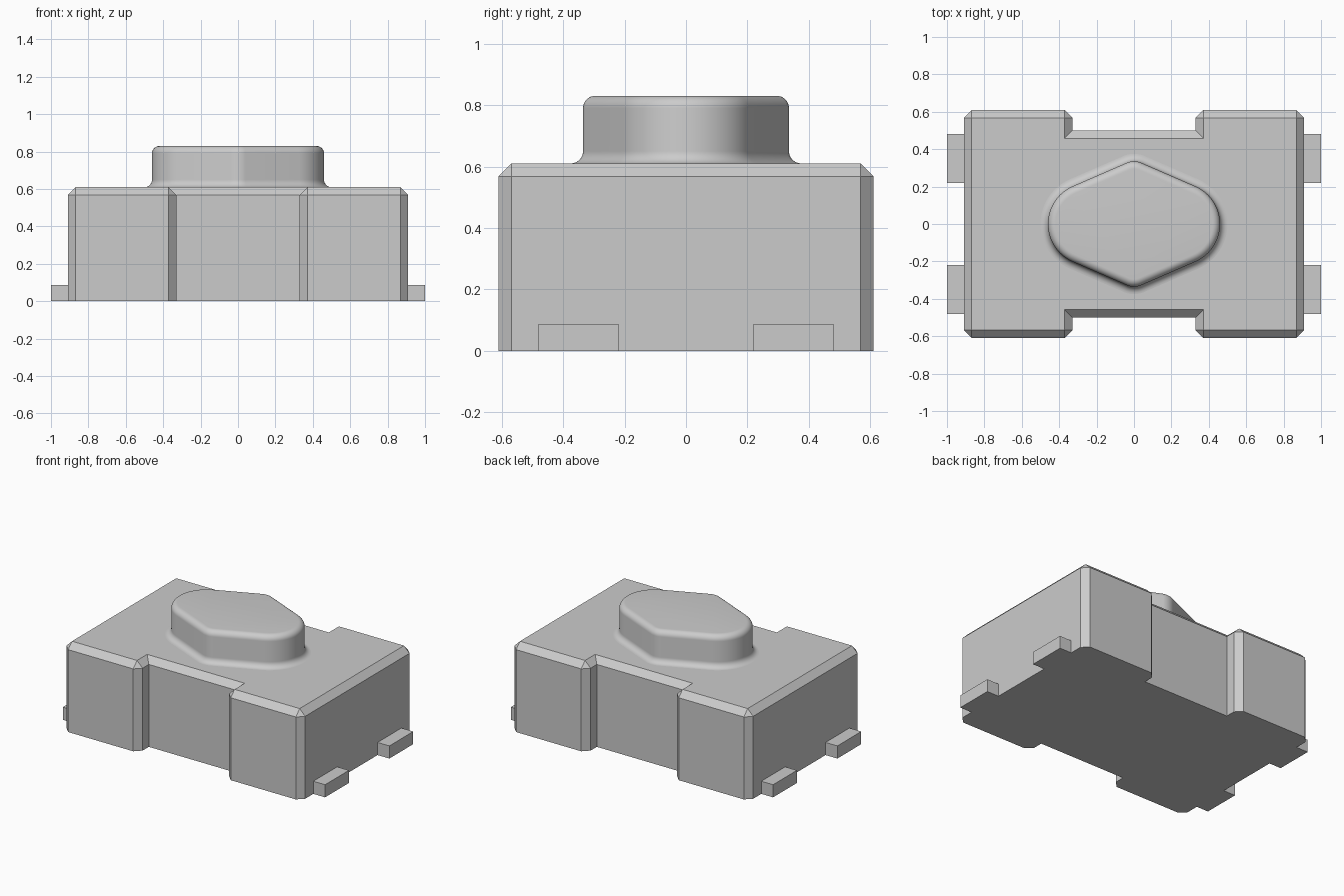
import bpy, bmesh
from math import sin, cos, pi, radians

old = bpy.data.objects.get("Cube")
if old:
    bpy.data.objects.remove(old, do_unlink=True)

grey = bpy.data.materials.new("light grey")
grey.use_nodes = True
COLOUR = (0.6, 0.6, 0.6, 1)
grey.diffuse_color = COLOUR
grey.node_tree.nodes["Principled BSDF"].inputs["Base Color"].default_value = COLOUR


def mirror_quarter(pts):
    """Complete a closed outline from its +x +y quarter."""
    left = [(-x, y) for x, y in reversed(pts) if x > 1e-6]
    half = pts + left
    return half + [(x, -y) for x, y in reversed(half) if y > 1e-6]


def loft(name, rings, bottom=True, smooth=False):
    """Skin a stack of (outline, height) rings and cap the ends."""
    bm = bmesh.new()
    loops = [[bm.verts.new((x, y, z)) for x, y in ring] for ring, z in rings]
    n = len(loops[0])
    for a, b in zip(loops, loops[1:]):
        for i in range(n):
            j = (i + 1) % n
            bm.faces.new((a[i], a[j], b[j], b[i]))
    bm.faces.new(loops[-1])
    if bottom:
        bm.faces.new(loops[0][::-1])
    bmesh.ops.remove_doubles(bm, verts=bm.verts, dist=1e-5)
    bmesh.ops.recalc_face_normals(bm, faces=bm.faces)
    mesh = bpy.data.meshes.new(name)
    bm.to_mesh(mesh)
    bm.free()
    mesh.materials.append(grey)
    obj = bpy.data.objects.new(name, mesh)
    bpy.context.collection.objects.link(obj)
    if smooth:
        bpy.ops.object.select_all(action='DESELECT')
        bpy.context.view_layer.objects.active = obj
        obj.select_set(True)
        bpy.ops.object.shade_smooth_by_angle(angle=radians(35))
    return obj


# Notched housing with chamfered corners and top rim
X, Y, NOTCH_X, NOTCH_Y, C = 0.91, 0.61, 0.33, 0.5, 0.042
wall = mirror_quarter([(X, Y - C), (X - C, Y), (NOTCH_X + C, Y),
                       (NOTCH_X, Y - C), (NOTCH_X, NOTCH_Y)])
rim = mirror_quarter([(X - C, Y - C)] * 2 + [(NOTCH_X + C, Y - C)] * 2
                     + [(NOTCH_X + C, NOTCH_Y - C)])
TOP = 0.61
loft("housing", [(wall, 0), (wall, TOP - C), (rim, TOP)])


# Push button: rounded ends, softly pointed long sides
def button_outline(offset):
    tangent = radians(66.5)
    pts = []
    for cx, cy, r, start, end in ((0.24, 0, 0.22, 0, tangent),
                                  (0, 0.235, 0.1, tangent, pi / 2)):
        for i in range(13):
            a = start + (end - start) * i / 12
            pts.append((cx + (r + offset) * cos(a), cy + (r + offset) * sin(a)))
    return mirror_quarter(pts)


R, BUTTON_TOP, STEPS = 0.04, 0.83, 8
angles = [pi / 2 * i / STEPS for i in range(STEPS + 1)]
profile = [(R - R * sin(a), TOP + R - R * cos(a)) for a in angles]
profile += [(R * cos(a) - R, BUTTON_TOP - R + R * sin(a)) for a in angles]
loft("push_button", [(button_outline(o), z) for o, z in profile],
     bottom=False, smooth=True)

# Four solder legs
for side, sx in (("left", 1), ("right", -1)):
    for end, sy in (("front", -1), ("back", 1)):
        foot = [(sx * x, sy * y) for x, y in
                ((X, 0.22), (1, 0.22), (1, 0.48), (X, 0.48))]
        loft(f"{end}_{side}_leg", [(foot, 0), (foot, 0.087)])
